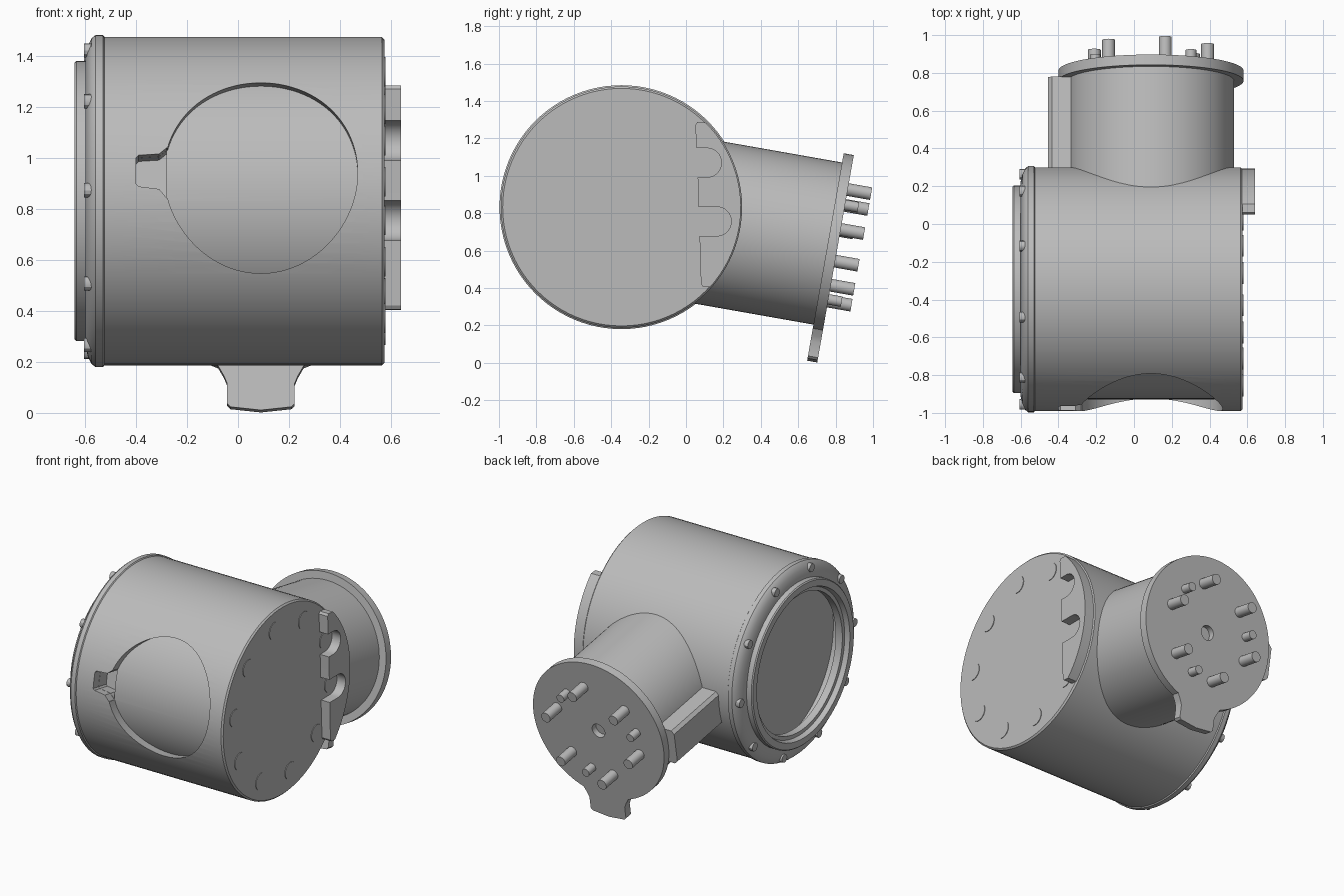
import bpy, bmesh
from math import sin, cos, radians, pi
from mathutils import Matrix, Vector

cube = bpy.data.objects.get("Cube")
if cube:
    bpy.data.objects.remove(cube, do_unlink=True)

grey = bpy.data.materials.new("grey_metal")
grey.use_nodes = True
grey.diffuse_color = (0.5, 0.5, 0.5, 1)
grey.node_tree.nodes["Principled BSDF"].inputs["Base Color"].default_value = (0.5, 0.5, 0.5, 1)


def frame(x_axis, y_axis, z_axis, origin):
    m = Matrix((x_axis, y_axis, z_axis)).transposed().to_4x4()
    m.translation = origin
    return m


# Main housing lies along x; the arm leaves it backwards, tilted 10 degrees down
TILT = radians(10)
CENTRE = Vector((0, -0.345, 0.832))
BODY = frame((0, 1, 0), (0, 0, 1), (1, 0, 0), CENTRE)
ARM = frame((-1, 0, 0), (0, sin(TILT), cos(TILT)), (0, cos(TILT), -sin(TILT)),
            CENTRE + Vector((0.09, 0, 0)))


def finish(bm, name, matrix):
    bmesh.ops.recalc_face_normals(bm, faces=bm.faces)
    bm.transform(matrix)
    mesh = bpy.data.meshes.new(name)
    bm.to_mesh(mesh)
    bm.free()
    mesh.materials.append(grey)
    obj = bpy.data.objects.new(name, mesh)
    bpy.context.collection.objects.link(obj)
    return obj


def lathe(name, profile, matrix, steps=96):
    """Spin a closed (height, radius) profile around the local z axis."""
    bm = bmesh.new()
    verts = [bm.verts.new((r, 0, h)) for h, r in profile]
    edges = [bm.edges.new((verts[i - 1], verts[i])) for i in range(len(verts))]
    bmesh.ops.spin(bm, geom=verts + edges, axis=(0, 0, 1), cent=(0, 0, 0),
                   angle=2 * pi, steps=steps, use_merge=True)
    bmesh.ops.remove_doubles(bm, verts=bm.verts, dist=1e-5)
    return finish(bm, name, matrix)


def prism(name, points, low, high, matrix):
    """Extrude a flat outline along the local z axis."""
    bm = bmesh.new()
    face = bm.faces.new([bm.verts.new((x, y, low)) for x, y in points])
    top = bmesh.ops.extrude_face_region(bm, geom=[face])["geom"]
    bmesh.ops.translate(bm, vec=(0, 0, high - low),
                        verts=[v for v in top if isinstance(v, bmesh.types.BMVert)])
    return finish(bm, name, matrix)


def arc(radius, start, end, steps, cx=0, cy=0):
    angles = [radians(start + (end - start) * i / steps) for i in range(steps + 1)]
    return [(cx + radius * cos(a), cy + radius * sin(a)) for a in angles]


def rod(name, radius, x, y, low, high, matrix, steps=24):
    return prism(name, arc(radius, 0, 360 - 360 / steps, steps - 1, x, y), low, high, matrix)


def cut(obj, cutter):
    mod = obj.modifiers.new("cut", 'BOOLEAN')
    mod.operation = 'DIFFERENCE'
    mod.solver = 'EXACT'
    mod.object = cutter
    with bpy.context.temp_override(object=obj, active_object=obj):
        bpy.ops.object.modifier_apply(modifier=mod.name)
    bpy.data.objects.remove(cutter, do_unlink=True)


# Housing shell, closed at the left end, with a round port and key slot in front
shell = lathe("housing_shell", [(0.575, 0), (0.575, 0.635), (0.565, 0.645), (-0.53, 0.645),
                                (-0.53, 0.585), (0.53, 0.585), (0.53, 0)], BODY)
core = lathe("inner_core", [(0.54, 0), (0.54, 0.583), (-0.46, 0.583), (-0.46, 0)], BODY)
slot = [(0.2, -0.1), (0.37, -0.1), (0.4, -0.065), (0.48, -0.055), (0.49, -0.045),
        (0.49, 0.06), (0.48, 0.07), (0.4, 0.075), (0.37, 0.1), (0.2, 0.1)]
cut(shell, rod("port_cutter", 0.38, 0, 0, -0.9, -0.3, ARM, 96))
cut(shell, prism("slot_cutter", slot, -0.9, -0.3, ARM))
cut(core, prism("slot_cutter", [p for p in slot if p[0] > 0.36], -0.9, -0.5, ARM))

# Open end flange with a raised ring
lathe("end_flange", [(-0.525, 0.583), (-0.525, 0.645), (-0.53, 0.652), (-0.56, 0.652),
                     (-0.575, 0.64), (-0.59, 0.61), (-0.6, 0.57), (-0.6, 0.55),
                     (-0.635, 0.55), (-0.642, 0.543), (-0.642, 0.5), (-0.61, 0.49),
                     (-0.61, 0.465), (-0.56, 0.465), (-0.56, 0.583)], BODY)

# Flange screws, and nearly flush cap bolts on the closed end
cap_bolts = []
for i in range(10):
    a = radians(176 + 36 * i)
    rod("flange_screw", 0.028, 0.61 * cos(a), 0.61 * sin(a), -0.55, -0.605, BODY, 12)
    a = radians(99.5 + 36 * i)
    cap_bolts.append((0.515 * cos(a), 0.515 * sin(a)))
    rod("cap_bolt", 0.058, *cap_bolts[-1], 0.56, 0.579, BODY, 32)

# Raised segment on the closed end, notched around two bolts
segment = prism("end_segment", arc(0.638, -42, 45, 24) + [(0.405, 0.455), (0.395, 0.44),
                (0.41, 0.1), (0.425, -0.41), (0.435, -0.425)], 0.57, 0.64, BODY)
for x, y in cap_bolts:
    if x > 0.45 and abs(y) < 0.3:
        notch = arc(0.078, -90, 90, 16, x, y) + [(x - 0.3, y + 0.078), (x - 0.3, y - 0.078)]
        cut(segment, prism("notch_cutter", notch, 0.5, 0.7, BODY))

# Arm with a side key
rod("arm", 0.44, 0, 0, 0.46, 1.13, ARM, 96)
prism("arm_key", [(0.2, -0.12), (0.525, -0.12), (0.545, -0.1), (0.545, 0.1),
                  (0.525, 0.12), (0.2, 0.12)], 0.5, 1.122, ARM)

# Mounting plate with a bottom tab and a centre hole
tab = [(0.145, -0.5), (0.1325, -0.53), (0.1325, -0.61), (0.12, -0.623)]
outline = arc(0.49, -70, 250, 80) + [(-x, y) for x, y in tab] + [(0, -0.636)] + tab[::-1]
plate = prism("mounting_plate", outline, 1.12, 1.175, ARM)
cut(plate, rod("hole_cutter", 0.048, 0, 0, 1.135, 1.3, ARM))

# Six long pins and three short pins
for i in range(6):
    a = radians(16 + 60 * i)
    rod("long_pin", 0.034, -0.312 * cos(a), 0.312 * sin(a), 1.16, 1.302, ARM)
for i in range(3):
    a = radians(46 + 120 * i)
    rod("short_pin", 0.028, -0.305 * cos(a), 0.305 * sin(a), 1.16, 1.247, ARM)

# Smooth shading with sharp edges kept
for obj in bpy.context.collection.objects:
    if obj.type == 'MESH' and grey.name in obj.data.materials:
        bpy.ops.object.select_all(action='DESELECT')
        obj.select_set(True)
        bpy.context.view_layer.objects.active = obj
        bpy.ops.object.shade_smooth_by_angle(angle=radians(30))
